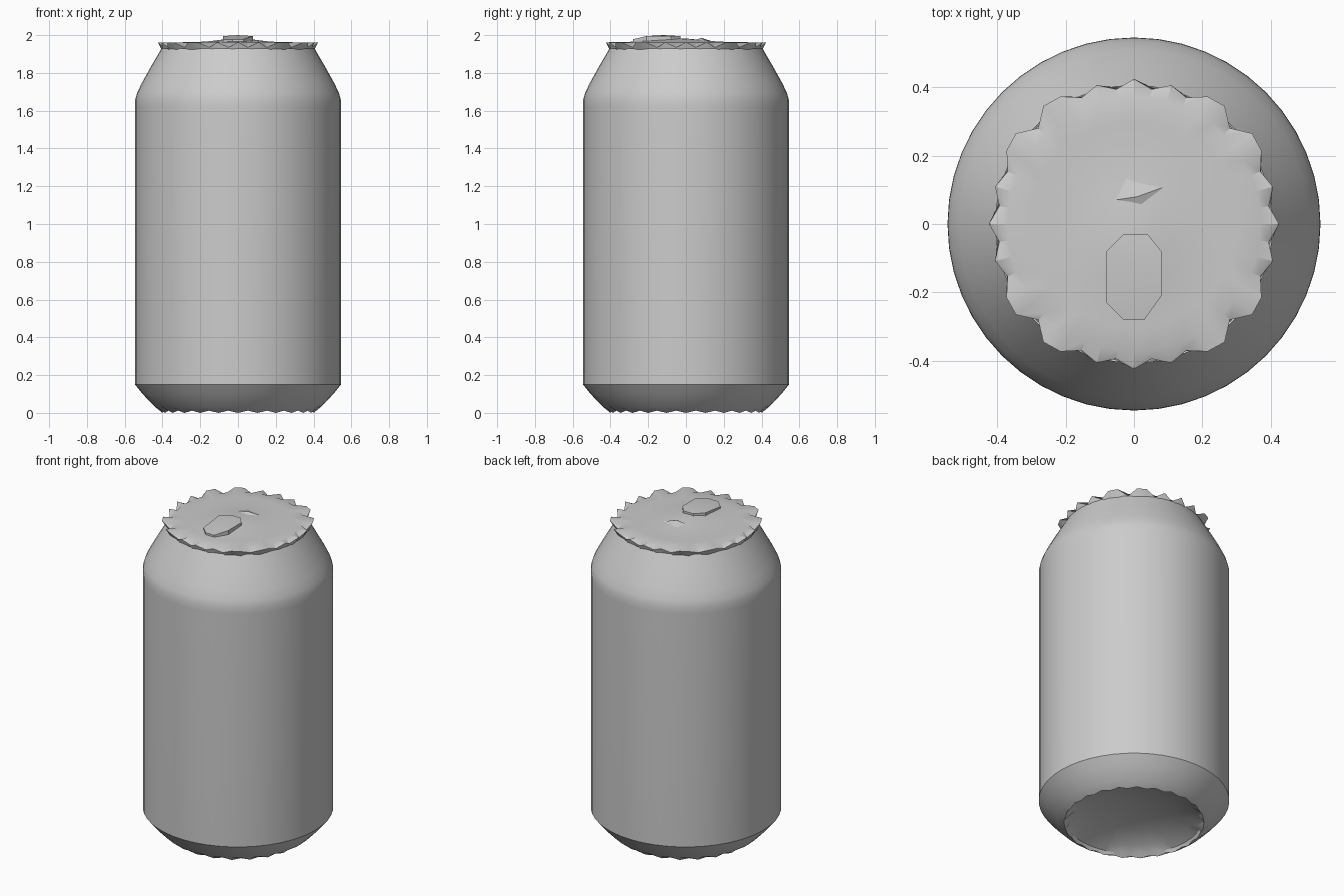
import bpy, bmesh, math

SEGMENTS = 48
RIM = [0.424, 0.397, 0.42, 0.4, 0.43, 0.435, 0.396]

cube = bpy.data.objects.get("Cube")
if cube:
    bpy.data.objects.remove(cube, do_unlink=True)

metal = bpy.data.materials.new("light_grey_metal")
metal.use_nodes = True
grey = (0.6, 0.6, 0.6, 1)
metal.diffuse_color = grey
metal.node_tree.nodes["Principled BSDF"].inputs["Base Color"].default_value = grey


def finish(name, bm, angle=30):
    bmesh.ops.recalc_face_normals(bm, faces=bm.faces)
    mesh = bpy.data.meshes.new(name)
    bm.to_mesh(mesh)
    bm.free()
    obj = bpy.data.objects.new(name, mesh)
    bpy.context.collection.objects.link(obj)
    mesh.materials.append(metal)
    bpy.ops.object.select_all(action="DESELECT")
    obj.select_set(True)
    bpy.context.view_layer.objects.active = obj
    bpy.ops.object.shade_smooth_by_angle(angle=math.radians(angle))
    return obj


def loft(name, rings, cap=None):
    """Join rings, each a function of segment number giving radius and height."""
    bm = bmesh.new()
    loops = []
    for ring in rings:
        loop = []
        for k in range(SEGMENTS):
            a = math.tau * k / SEGMENTS
            r, z = ring(k)
            loop.append(bm.verts.new((r * math.cos(a), r * math.sin(a), z)))
        loops.append(loop)
    for low, high in zip(loops, loops[1:]):
        for k in range(SEGMENTS):
            n = (k + 1) % SEGMENTS
            bm.faces.new((low[k], low[n], high[n], high[k]))
    if cap is not None:
        tip = bm.verts.new((0, 0, cap))
        for k in range(SEGMENTS):
            bm.faces.new((loops[-1][k], loops[-1][(k + 1) % SEGMENTS], tip))
    return finish(name, bm)


def plain(r, z):
    return lambda k: (r, z)


def fold(k):
    """Step within a mirrored eighth of the circle."""
    j = k % 12
    return min(j, 12 - j)


# Body wall, shoulder and neck
loft("can_body", [plain(r, z) for r, z in (
    (0.545, 0.15), (0.545, 1.62), (0.544, 1.66), (0.534, 1.695),
    (0.51, 1.745), (0.46, 1.835), (0.425, 1.895), (0.405, 1.93))])


# Tapered foot with a notched rim and a hollow dome
def foot_rim(k):
    return (0.4, 0.0 if fold(k) % 2 == 0 else 0.012)


def foot_inner(k):
    return (0.365 if fold(k) in (4, 6) else 0.39, 0.025)


loft("can_base", [plain(0.545, 0.15), plain(0.505, 0.1), plain(0.44, 0.032),
                  foot_rim, foot_inner, plain(0.34, 0.05),
                  plain(0.23, 0.085), plain(0.11, 0.105)], cap=0.11)


# Crimped rim and lid, with a soft swelling under the tab
def lid_height(x, y):
    return 1.962 + 0.022 * math.exp(-(x / 0.13) ** 2 - ((y + 0.05) / 0.17) ** 2)


def crimp(k):
    return RIM[fold(k)], 1.962 if fold(k) in (0, 2, 4, 5) else 1.935


def under_rim(k):
    return 0.402 if fold(k) % 2 else 0.395, 1.912


def lid_ring(r):
    def ring(k):
        a = math.tau * k / SEGMENTS
        return r, lid_height(r * math.cos(a), r * math.sin(a))
    return ring


loft("lid", [under_rim, crimp] + [lid_ring(r) for r in (0.37, 0.3, 0.24, 0.18, 0.12, 0.06)],
     cap=lid_height(0, 0))

# Raised pull tab, sloping down to the lid at the front and back
bm = bmesh.new()
outline = [(-0.08, -0.08), (-0.03, -0.03), (0.04, -0.03), (0.08, -0.08),
           (0.08, -0.21), (0.03, -0.28), (-0.03, -0.28), (-0.08, -0.23)]
lower = [bm.verts.new((x, y, 1.955)) for x, y in outline]
upper = [bm.verts.new((x, y, 1.978 if y < -0.22 else 1.995)) for x, y in outline]
crown = bm.verts.new((0, -0.12, 2.0))
for i in range(len(outline)):
    n = (i + 1) % len(outline)
    bm.faces.new((lower[i], lower[n], upper[n], upper[i]))
    bm.faces.new((upper[i], upper[n], crown))
bm.faces.new(lower[::-1])
finish("pull_tab", bm)

# Rear rivet ridge, blended into the lid
bm = bmesh.new()
base = [bm.verts.new((x, y, 1.96)) for x, y in
        ((-0.12, 0.06), (0.04, 0.02), (0.12, 0.12), (-0.04, 0.16))]
peak = bm.verts.new((0.01, 0.08, 1.986))
for i in range(4):
    bm.faces.new((base[i], base[(i + 1) % 4], peak))
bm.faces.new(base[::-1])
finish("rivet", bm)
